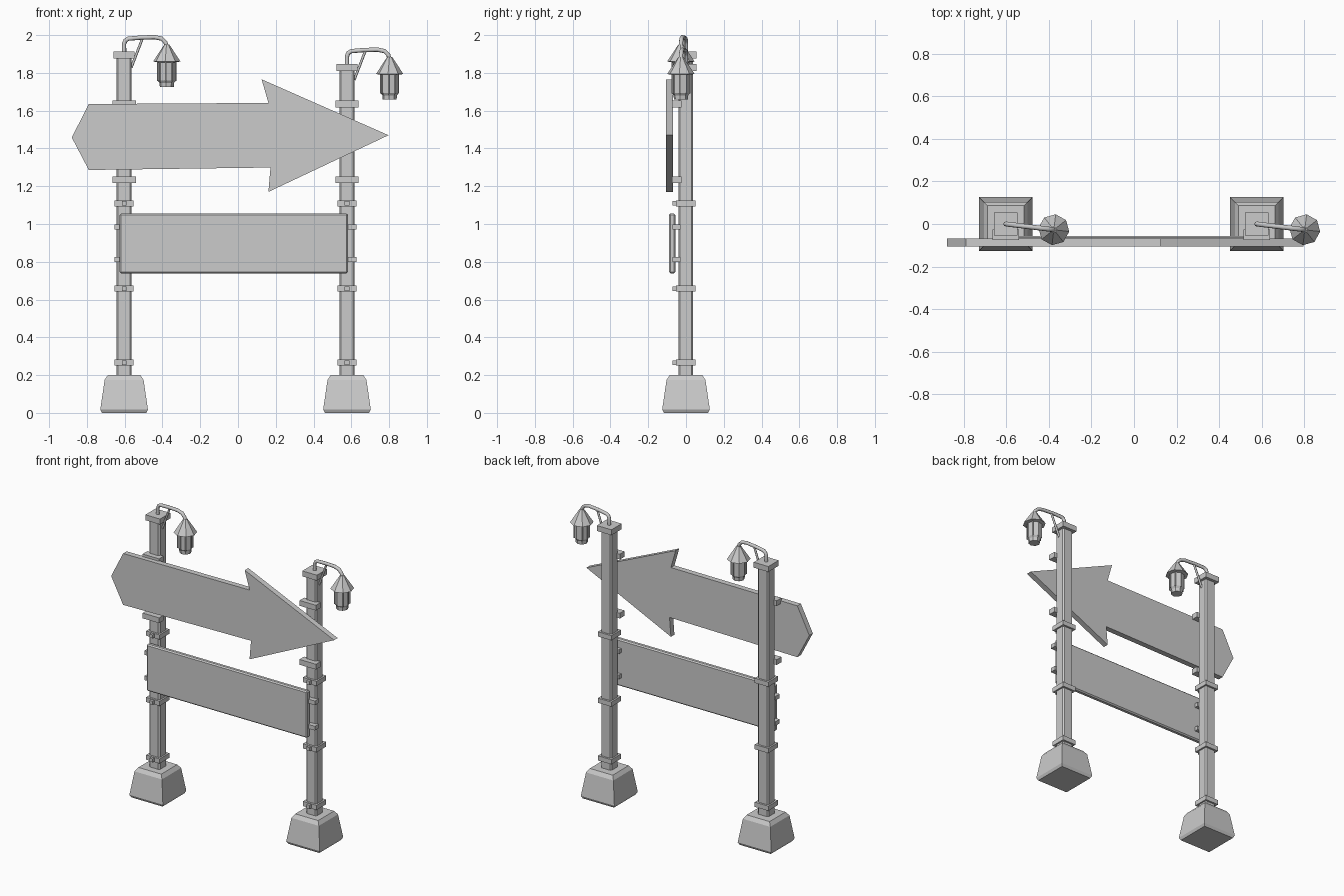
import bpy, bmesh
from math import cos, sin, pi, atan2
from mathutils import Vector

cube = bpy.data.objects.get("Cube")
if cube:
    bpy.data.objects.remove(cube, do_unlink=True)

grey = bpy.data.materials.new("plain grey")
grey.use_nodes = True
COLOUR = (0.6, 0.6, 0.6, 1)
grey.diffuse_color = COLOUR
grey.node_tree.nodes["Principled BSDF"].inputs["Base Color"].default_value = COLOUR


def finish(name, bm, bevel=0):
    bmesh.ops.recalc_face_normals(bm, faces=bm.faces)
    mesh = bpy.data.meshes.new(name)
    bm.to_mesh(mesh)
    bm.free()
    ob = bpy.data.objects.new(name, mesh)
    bpy.context.collection.objects.link(ob)
    mesh.materials.append(grey)
    if bevel:
        mod = ob.modifiers.new("chamfer", "BEVEL")
        mod.width = bevel
        mod.segments = 1
    return ob


def box(name, x, y, z, bevel=0):
    """Box from (low, high) pairs."""
    bm = bmesh.new()
    bmesh.ops.create_cube(bm, size=1)
    for v in bm.verts:
        v.co = [r[0] if c < 0 else r[1] for c, r in zip(v.co, (x, y, z))]
    return finish(name, bm, bevel)


def stack(name, centre, profile, sides, turn):
    """Closed solid through regular rings given as (radius, z)."""
    bm = bmesh.new()
    rings = []
    for r, z in profile:
        angles = [turn + 2 * pi * i / sides for i in range(sides)]
        rings.append([bm.verts.new((centre[0] + r * cos(a), centre[1] + r * sin(a), z))
                      for a in angles])
    for low, high in zip(rings, rings[1:]):
        for i in range(sides):
            j = (i + 1) % sides
            bm.faces.new((low[i], low[j], high[j], high[i]))
    bm.faces.new(rings[0])
    bm.faces.new(rings[-1])
    return finish(name, bm)


def tube(name, points, radius):
    curve = bpy.data.curves.new(name, "CURVE")
    curve.dimensions = "3D"
    curve.bevel_depth = radius
    curve.bevel_resolution = 2
    curve.use_fill_caps = True
    spline = curve.splines.new("POLY")
    spline.points.add(len(points) - 1)
    for p, co in zip(spline.points, points):
        p.co = (*co, 1)
    curve.materials.append(grey)
    ob = bpy.data.objects.new(name, curve)
    bpy.context.collection.objects.link(ob)


LAMP_X, LAMP_Y = 0.226, -0.027
TURN = atan2(LAMP_Y, LAMP_X)


def signpost(side, cx, top):
    def span(half):
        return cx - half, cx + half

    # Stone foot: a tapered square block with chamfered rims
    root2 = 2 ** 0.5
    foot = [(0.117, 0), (0.126, 0.018), (0.103, 0.175), (0.086, 0.2)]
    stack(side + "_foot", (cx, 0), [(r * root2, z) for r, z in foot], 4, pi / 4)

    # Post and cap
    box(side + "_post", span(0.04), (-0.04, 0.037), (0.19, top - 0.03), 0.009)
    box(side + "_cap", span(0.055), (-0.055, 0.055), (top - 0.037, top))

    # Collars with a bolt in front
    for i, z in enumerate((0.266, 0.658, 1.109)):
        box(f"{side}_collar_{i}", span(0.051), (-0.054, 0.05), (z - 0.016, z + 0.016))
        box(f"{side}_bolt_{i}", span(0.012), (-0.072, -0.05), (z - 0.012, z + 0.012))

    # Brackets that carry the two boards
    for i, z in enumerate((0.812, 0.984)):
        box(f"{side}_panel_bracket_{i}", span(0.051), (-0.072, -0.03), (z - 0.014, z + 0.014))
    for i, z in enumerate((1.234, 1.635)):
        box(f"{side}_arrow_bracket_{i}", span(0.062), (-0.075, -0.025), (z - 0.018, z + 0.018))

    # Lamp arm and brace, in the slightly turned plane of the lamp
    def along(t, dz):
        return Vector((cx + LAMP_X * t, LAMP_Y * t, top + dz))

    arm = [(0, -0.01), (0, 0.04), (0.03, 0.057), (0.1, 0.067), (0.4, 0.073),
           (0.72, 0.075), (0.88, 0.067), (0.97, 0.047), (1, 0.02)]
    tube(side + "_lamp_arm", [along(*p) for p in arm], 0.0115)
    tube(side + "_arm_brace", [along(0.17, -0.085), along(0.43, 0.068)], 0.007)

    # Eight-sided lantern: roof, glass, corner bars and base
    lamp = along(1, 0)

    def rings(name, profile):
        stack(f"{side}_{name}", lamp, [(r, top + z) for r, z in profile], 8, TURN)

    rings("lamp_roof", [(0.046, -0.058), (0.073, -0.054), (0.019, 0.028), (0.013, 0.036)])
    rings("lamp_glass", [(0.037, -0.19), (0.039, -0.167), (0.048, -0.155), (0.048, -0.055)])
    for i in range(8):
        a = TURN + i * pi / 4
        ray = Vector((cos(a), sin(a), 0)) * 0.047
        tube(f"{side}_lamp_bar_{i}", [lamp + ray + Vector((0, 0, z)) for z in (-0.158, -0.055)], 0.004)


signpost("right", -0.603, 1.914)
signpost("left", 0.577, 1.848)

# Plain panel between the posts
box("lower_panel", (-0.627, 0.582), (-0.09, -0.056), (0.738, 1.056), 0.008)

# Arrow board
outline = [(-0.88, 1.458), (-0.79, 1.635), (0.161, 1.641), (0.125, 1.766),
           (0.797, 1.47), (0.161, 1.17), (0.172, 1.299), (-0.79, 1.286)]
bm = bmesh.new()
front = bm.faces.new([bm.verts.new((x, -0.106, z)) for x, z in outline])
back = bmesh.ops.extrude_face_region(bm, geom=[front])["geom"]
bmesh.ops.translate(bm, verts=[g for g in back if isinstance(g, bmesh.types.BMVert)], vec=(0, 0.038, 0))
finish("arrow_board", bm)
